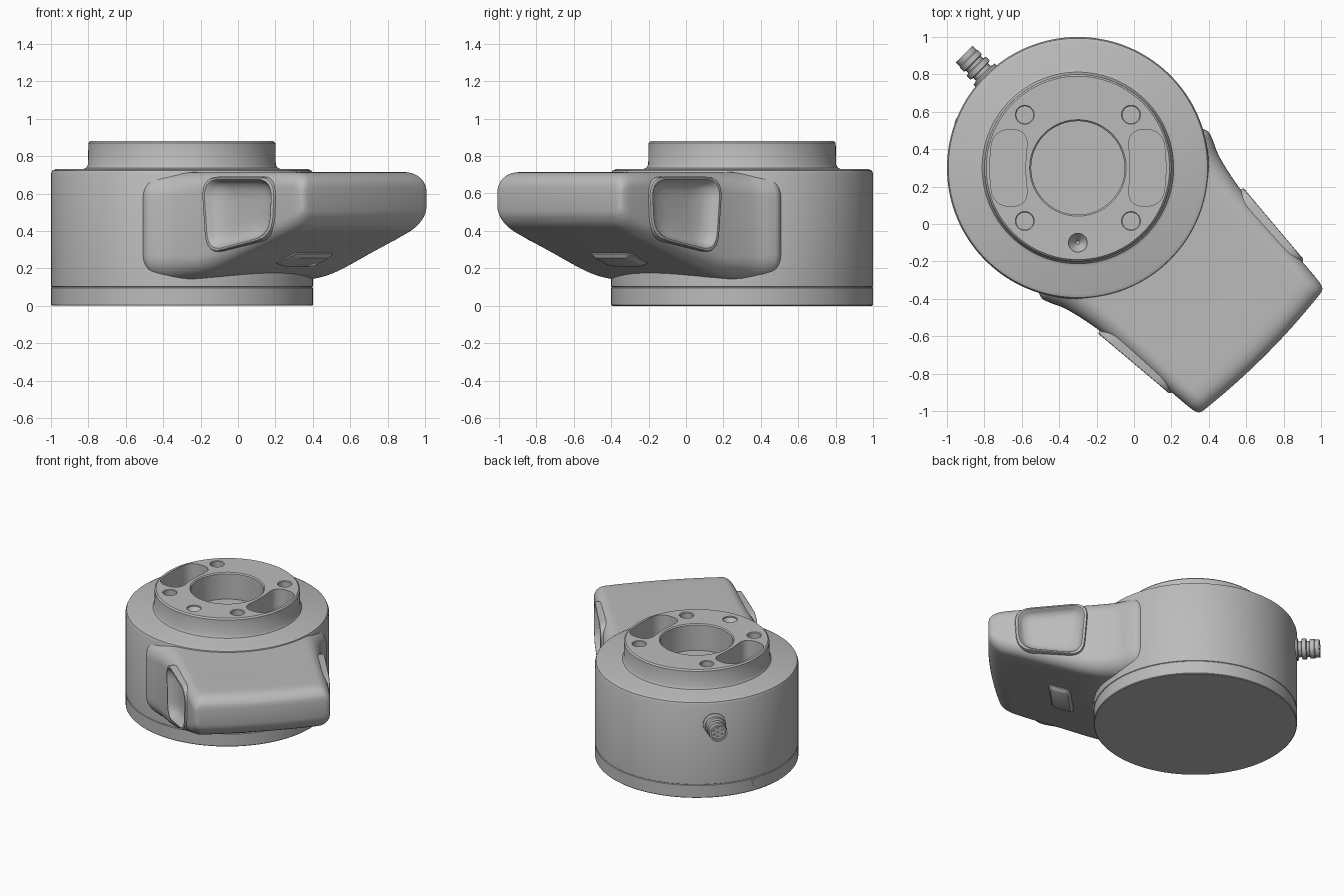
import bpy, bmesh, math
from mathutils import Vector, Matrix

old = bpy.data.objects.get("Cube")
if old:
    bpy.data.objects.remove(old, do_unlink=True)

grey = bpy.data.materials.new("machine grey")
grey.use_nodes = True
grey.diffuse_color = (0.5, 0.5, 0.5, 1)
grey.node_tree.nodes["Principled BSDF"].inputs["Base Color"].default_value = (0.5, 0.5, 0.5, 1)

# Frames: drum axis, and the same frame turned so +x runs along the handle
DRUM = Matrix.Translation((-0.3, 0.3, 0))
ARM = DRUM @ Matrix.Rotation(-math.pi / 4, 4, 'Z')


def loft(name, rings, frame, paired_cap=False):
    """Skin a list of equal-length point rings and close both ends."""
    bm = bmesh.new()
    vr = [[bm.verts.new(p) for p in ring] for ring in rings]
    n = len(vr[0])
    for a, b in zip(vr, vr[1:]):
        for i in range(n):
            j = (i + 1) % n
            bm.faces.new((a[i], a[j], b[j], b[i]))
    for ring in (vr[0], vr[-1]):
        if paired_cap:
            for i in range(n // 2 - 1):
                bm.faces.new((ring[i], ring[i + 1], ring[n - 2 - i], ring[n - 1 - i]))
        else:
            bm.faces.new(ring)
    bmesh.ops.recalc_face_normals(bm, faces=bm.faces)
    me = bpy.data.meshes.new(name)
    bm.to_mesh(me)
    bm.free()
    me.materials.append(grey)
    ob = bpy.data.objects.new(name, me)
    bpy.context.collection.objects.link(ob)
    ob.matrix_world = frame
    return ob


def activate(ob):
    bpy.ops.object.select_all(action='DESELECT')
    ob.select_set(True)
    bpy.context.view_layer.objects.active = ob


def smooth(ob, angle=32):
    activate(ob)
    bpy.ops.object.shade_smooth_by_angle(angle=math.radians(angle))


def cut(ob, cutter):
    cutter.hide_render = True
    activate(ob)
    mod = ob.modifiers.new("cut", 'BOOLEAN')
    mod.operation, mod.solver, mod.object = 'DIFFERENCE', 'EXACT', cutter
    bpy.ops.object.modifier_apply(modifier=mod.name)
    bpy.data.objects.remove(cutter, do_unlink=True)


def circle(r, n, z, x=0, y=0):
    return [Vector((x + r * math.cos(t * math.tau / n), y + r * math.sin(t * math.tau / n), z))
            for t in range(n)]


def rounded(points, r, steps=6):
    """Round every corner of a 2D polygon."""
    out = []
    pts = [Vector(p) for p in points]
    for i, p in enumerate(pts):
        a = p + (pts[i - 1] - p).normalized() * r
        b = p + (pts[(i + 1) % len(pts)] - p).normalized() * r
        for k in range(steps + 1):
            t = k / steps
            out.append(a * (1 - t) ** 2 + p * 2 * t * (1 - t) + b * t * t)
    return out


# Drum with base seam, rounded rim and raised collar
profile = [(0.695, 0), (0.7, 0.005), (0.7, 0.096), (0.696, 0.099), (0.696, 0.101), (0.7, 0.104),
           (0.7, 0.705), (0.693, 0.722), (0.675, 0.73), (0.53, 0.73), (0.512, 0.737),
           (0.502, 0.755), (0.5, 0.87), (0.49, 0.88)]
drum = loft("drum", [circle(r, 128, z) for r, z in profile], DRUM)


def hole(radius, floor, x=0, y=0, sides=28, chamfer=0.008):
    """Cut a round blind hole with a chamfered rim into the collar."""
    steps = [(radius, floor), (radius, 0.88 - chamfer), (radius + 2 * chamfer, 0.88 + chamfer)]
    cut(drum, loft("hole", [circle(r, sides, z, x, y) for r, z in steps], DRUM))


# Centre bore, bolt holes, conical locating hole and two kidney slots
hole(0.25, 0.68, sides=64)
for sx in (-1, 1):
    for sy in (-1, 1):
        hole(0.046, 0.78, sx * 0.284, sy * 0.284, chamfer=0.005)
    kidney = rounded([(0.475, 0), (0.455, 0.205), (0.262, 0.205), (0.285, 0),
                      (0.262, -0.205), (0.455, -0.205)], 0.095)
    cut(drum, loft("slot", [[Vector((sx * p.x, p.y, z)) for p in kidney]
                            for z in (0.68, 0.95)], DRUM))
cut(drum, loft("cone_hole", [circle(r, 28, z, 0, -0.4)
                             for r, z in ((0.01, 0.82), (0.05, 0.87), (0.05, 0.95))], DRUM))
smooth(drum)

# Handle: stations of distance, half width, bottom, top, corner radius
stations = [(0.18, 0.47, 0.16, 0.7, 0.13), (0.285, 0.585, 0.14, 0.71, 0.13),
            (0.345, 0.628, 0.135, 0.715, 0.14), (0.4, 0.617, 0.133, 0.715, 0.14),
            (0.5, 0.575, 0.138, 0.715, 0.13), (0.7, 0.533, 0.175, 0.715, 0.1),
            (1.0, 0.505, 0.285, 0.715, 0.085), (1.2, 0.494, 0.36, 0.715, 0.08),
            (1.3, 0.486, 0.4, 0.712, 0.08), (1.35, 0.48, 0.435, 0.695, 0.07),
            (1.378, 0.469, 0.475, 0.665, 0.05), (1.387, 0.45, 0.505, 0.635, 0.03)]


def spline(a, b, c, d, t):
    return tuple(0.5 * (2 * q + (r - p) * t + (2 * p - 5 * q + 4 * r - s) * t * t
                        + (3 * q - p - 3 * r + s) * t ** 3) for p, q, r, s in zip(a, b, c, d))


def handle_ring(u, w, zb, zt, r):
    mid, h = (zb + zt) / 2, (zt - zb) / 2
    r = min(r, h * 0.95)
    arc = [(w - r + r * math.cos(k * math.pi / 16), h - r + r * math.sin(k * math.pi / 16))
           for k in range(9)]
    flat = [((w - r) * (1 - k / 6), h) for k in range(1, 12)]
    top = arc + flat + [(-v, z) for v, z in reversed(arc)]
    full = top + [(v, -z) for v, z in reversed(top)]
    ramp = min(max((u - 0.8) / 0.55, 0), 1)
    return [Vector((u + 0.03 * ramp * (1 - (v / 0.48) ** 2), v, mid + z)) for v, z in full]


rings = []
for i in range(len(stations) - 1):
    quad = [stations[min(max(i + k, 0), len(stations) - 1)] for k in (-1, 0, 1, 2)]
    rings += [handle_ring(*spline(*quad, k / 5)) for k in range(5)]
rings.append(handle_ring(*stations[-1]))
handle = loft("handle", rings, ARM, paired_cap=True)

# Clear the handle out of the drum core so the bore and slots stay open
cut(handle, loft("core", [circle(0.66, 96, z) for z in (0, 1)], ARM))

# Dished thumb pads set into both handle sides
outline = rounded([(0.69, 0.69), (1.21, 0.69), (1.19, 0.365), (0.725, 0.27)], 0.115, 8)
centre = Vector((0.955, 0.51))


def pad_ring(side, scale, depth):
    pts = [centre + (p - centre) * scale for p in outline]
    return [Vector((p.x, side * (0.55 - (p.x - 0.7) * 0.085 + depth), p.y)) for p in pts]


pads = []
for side, label in ((-1, "right"), (1, "left")):
    cut(handle, loft("pocket", [pad_ring(side, 0.94, d) for d in (-0.085, 0.1)], ARM))
    steps = [(1, -0.1), (1, -0.012), (0.985, -0.003), (0.965, 0), (0.92, 0), (0.895, -0.006),
             (0.85, -0.025), (0.77, -0.045), (0.6, -0.058), (0.35, -0.064)]
    pads.append(loft(label + "_thumb_pad", [pad_ring(side, s, d) for s, d in steps], ARM))
for ob in [handle] + pads:
    smooth(ob)

# Small button plate under the sloping handle
button_frame = ARM @ Matrix.Translation((0.926, 0, 0.257)) @ Matrix.Rotation(-0.35, 4, 'Y')
button_rings = []
for a, b, z in ((0.08, 0.15, 0.03), (0.08, 0.15, -0.008), (0.066, 0.125, -0.025)):
    rect = rounded([(-a, -b), (a, -b), (a, b), (-a, b)], 0.03, 4)
    button_rings.append([Vector((p.x, p.y, z)) for p in rect])
smooth(loft("handle_button", button_rings, button_frame))

# Cable connector opposite the handle, its axis pointing outwards
plug = ARM @ Matrix.Translation((0, 0, 0.56)) @ Matrix.Rotation(-math.pi / 2, 4, 'Y')
sections = [(0.08, 0.67), (0.08, 0.708), (0.055, 0.715), (0.055, 0.735), (0.072, 0.74),
            (0.072, 0.768), (0.055, 0.773), (0.055, 0.79), (0.068, 0.795), (0.068, 0.825),
            (0.063, 0.83), (0.063, 0.86), (0.05, 0.86), (0.05, 0.848)]
smooth(loft("cable_connector", [circle(r, 24, z) for r, z in sections], plug))
for i in range(7):
    ang = i * math.tau / 6
    d = 0 if i == 6 else 0.031
    smooth(loft("connector_pin", [circle(0.008, 10, z, d * math.cos(ang), d * math.sin(ang))
                                  for z in (0.84, 0.857)], plug))

# Triangular alignment mark on the base ring
mark = DRUM @ Matrix.Rotation(math.radians(159), 4, 'Z')
loft("alignment_mark", [[Vector((x, y, z)) for y, z in ((-0.015, 0.08), (0.015, 0.08), (0, 0.035))]
                        for x in (0.695, 0.702)], mark)
